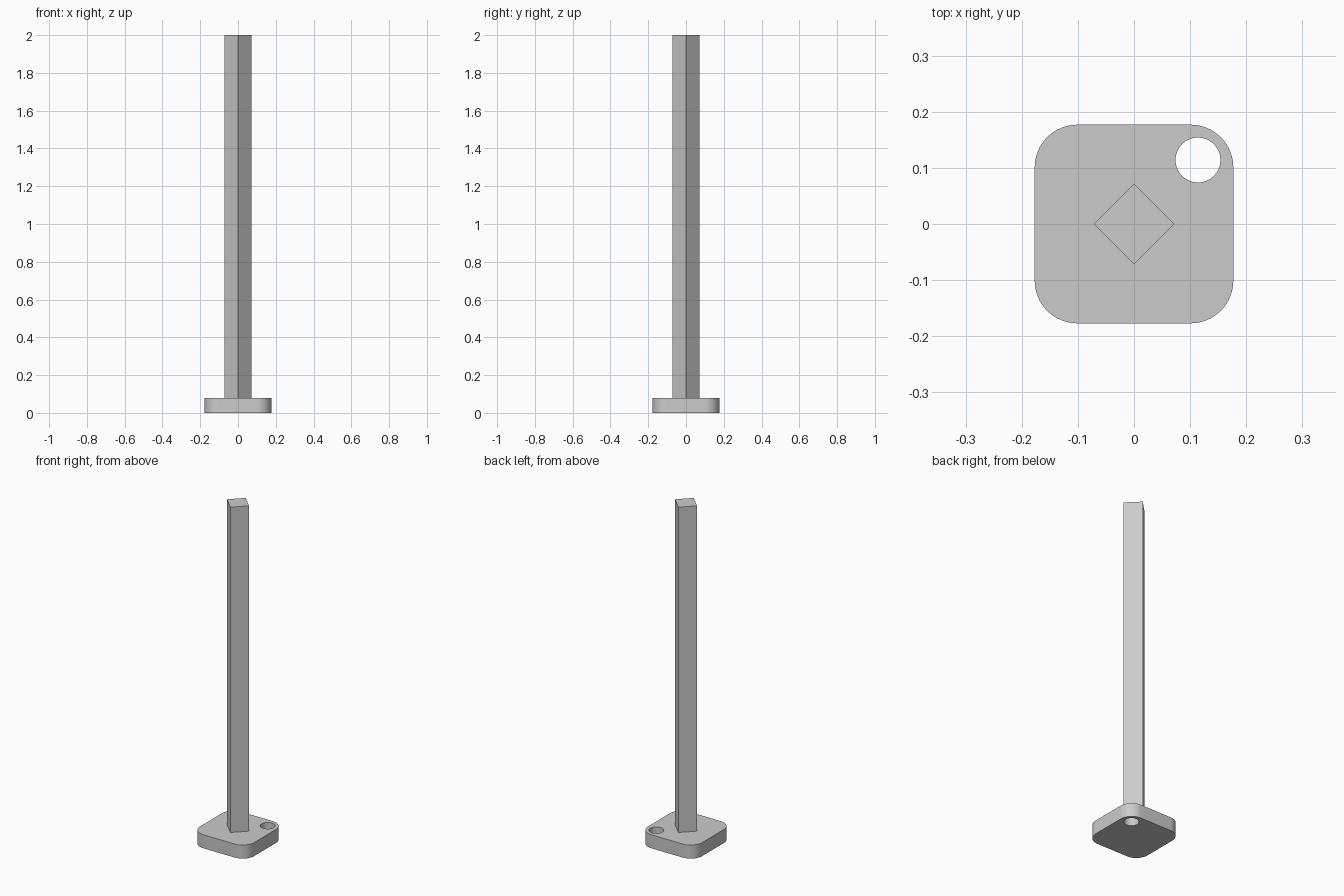
import bpy
import math

cube = bpy.data.objects.get("Cube")
if cube:
    bpy.data.objects.remove(cube, do_unlink=True)

BASE_SIZE, BASE_HEIGHT, CORNER = 0.354, 0.08, 0.076
POST_SIDE, TOP = 0.101, 2.0
HOLE_OFFSET, HOLE_RADIUS = 0.114, 0.04

grey = bpy.data.materials.new("light grey")
grey.use_nodes = True
colour = (0.6, 0.6, 0.6, 1)
grey.diffuse_color = colour
grey.node_tree.nodes["Principled BSDF"].inputs["Base Color"].default_value = colour


def box(name, side, bottom, top, turn=0):
    bpy.ops.mesh.primitive_cube_add(size=1, location=(0, 0, (bottom + top) / 2),
                                    rotation=(0, 0, turn))
    ob = bpy.context.object
    ob.name = name
    ob.scale = (side, side, top - bottom)
    bpy.ops.object.transform_apply(location=False, rotation=False, scale=True)
    ob.data.materials.append(grey)
    return ob


# Hole cutter
bpy.ops.mesh.primitive_cylinder_add(vertices=64, radius=HOLE_RADIUS, depth=BASE_HEIGHT * 3,
                                    location=(HOLE_OFFSET, HOLE_OFFSET, BASE_HEIGHT / 2))
cutter = bpy.context.object
cutter.name = "hole_cutter"
cutter.data.materials.append(grey)
cutter.hide_render = True

# Base plate: round only the four upright edges, then cut the corner hole
base = box("base_plate", BASE_SIZE, 0, BASE_HEIGHT)
weights = base.data.attributes.new("bevel_weight_edge", "FLOAT", "EDGE")
for edge in base.data.edges:
    a, b = (base.data.vertices[i].co for i in edge.vertices)
    weights.data[edge.index].value = float(abs(a.z - b.z) > BASE_HEIGHT / 2)
bevel = base.modifiers.new("round_corners", "BEVEL")
bevel.limit_method = "WEIGHT"
bevel.width = CORNER
bevel.segments = 16
cut = base.modifiers.new("corner_hole", "BOOLEAN")
cut.operation = "DIFFERENCE"
cut.solver = "EXACT"
cut.object = cutter
for name in ("round_corners", "corner_hole"):
    bpy.ops.object.modifier_apply(modifier=name)
bpy.ops.object.shade_smooth_by_angle(angle=math.radians(30))
bpy.data.objects.remove(cutter, do_unlink=True)

# Square post, turned corner-on to the front
box("post", POST_SIDE, BASE_HEIGHT, TOP, math.radians(45))
